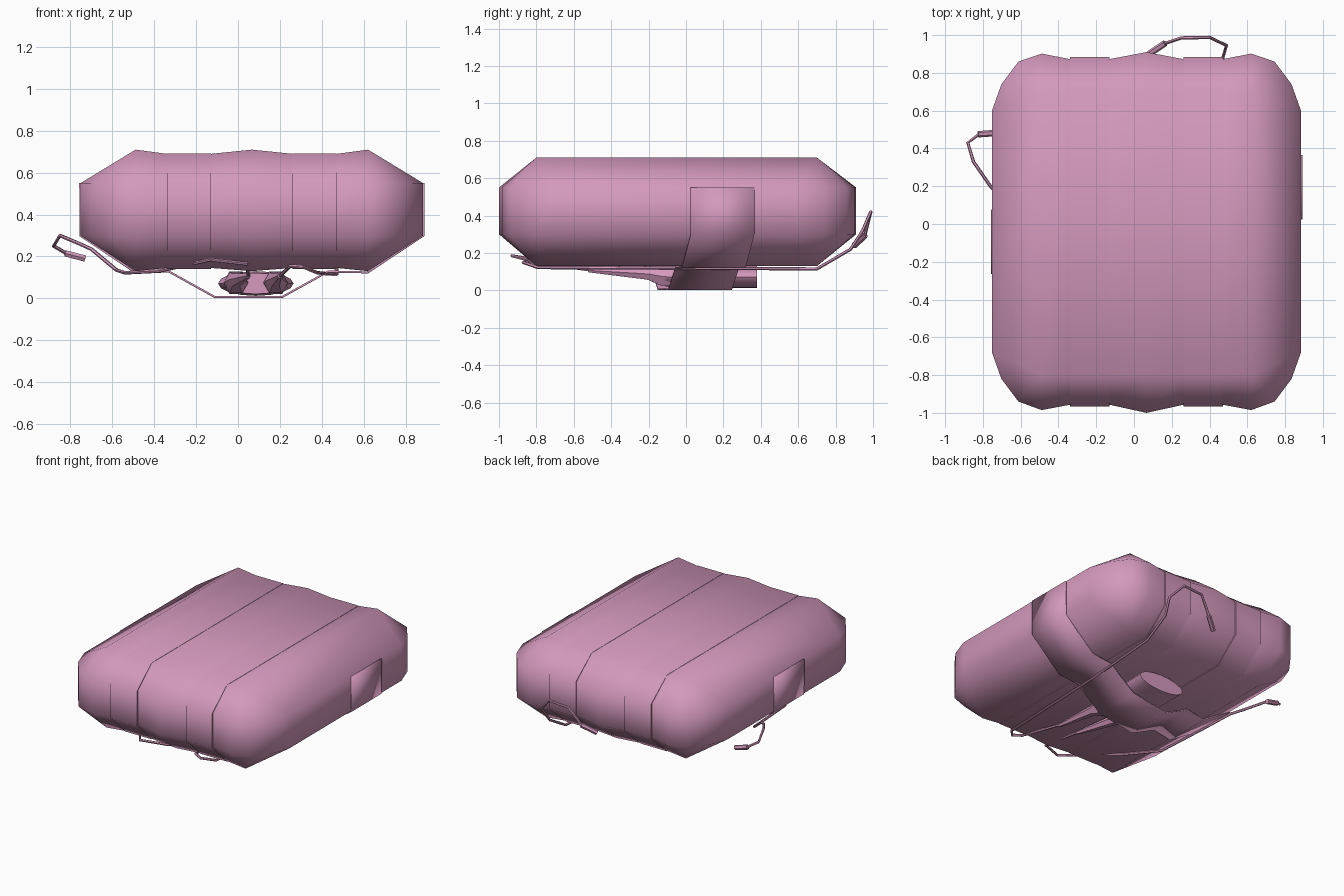
import bpy, bmesh, math
from mathutils import Vector

cube = bpy.data.objects.get("Cube")
if cube:
    bpy.data.objects.remove(cube, do_unlink=True)

pink = bpy.data.materials.new("dusty_pink")
pink.use_nodes = True
COLOUR = (0.66, 0.32, 0.51, 1)
pink.diffuse_color = COLOUR
pink.node_tree.nodes["Principled BSDF"].inputs["Base Color"].default_value = COLOUR

LOW, HIGH = 0.30, 0.55          # height of the upright band around the bundle
CX = 0.066                      # middle of the bundle


def shade(ob, angle):
    bpy.ops.object.select_all(action='DESELECT')
    ob.select_set(True)
    bpy.context.view_layer.objects.active = ob
    bpy.ops.object.shade_smooth_by_angle(angle=math.radians(angle))


def finish(bm, name, angle=60):
    bmesh.ops.remove_doubles(bm, verts=bm.verts, dist=0.0005)
    bmesh.ops.dissolve_degenerate(bm, edges=bm.edges, dist=0.0005)
    bmesh.ops.recalc_face_normals(bm, faces=bm.faces)
    me = bpy.data.meshes.new(name)
    bm.to_mesh(me)
    bm.free()
    me.materials.append(pink)
    ob = bpy.data.objects.new(name, me)
    bpy.context.collection.objects.link(ob)
    shade(ob, angle)
    return ob


def section(x, y0, y1, xt, z0, z1, t0=-0.80, t1=0.70):
    """Eight-sided ring; xt is where the top and bottom corners sit."""
    return [(x, y0, LOW), (x, y0, HIGH), (xt, t0, z1), (xt, t1, z1),
            (x, y1, HIGH), (x, y1, LOW), (xt, t1, z0), (xt, t0, z0)]


def loft(bm, rings):
    rows = [[bm.verts.new(p) for p in r] for r in rings]
    for a, b in zip(rows, rows[1:]):
        for i in range(len(a)):
            j = (i + 1) % len(a)
            # skip quads that would collapse to a line
            pts = {tuple(round(c, 4) for c in v.co) for v in (a[i], a[j], b[j], b[i])}
            if len(pts) > 2:
                bm.faces.new((a[i], a[j], b[j], b[i]))
    return rows


# Quilted bundle: rounded ends, shallow dips under the two bands
half = [(0.818, -0.68, 0.60), (0.768, -0.82, 0.74), (0.678, -0.94, 0.86)]
body = [(0.555, -0.985, 0.902, 0.13, 0.71), (0.405, -0.957, 0.873, 0.145, 0.69),
        (0.195, -0.957, 0.873, 0.145, 0.69)]
left = [section(CX - d, a, b, CX - 0.555, 0.13, 0.71) for d, a, b in half]
left += [section(CX - d, a, b, CX - d, z0, z1) for d, a, b, z0, z1 in body]
right = [[(2 * CX - x, y, z) for x, y, z in r] for r in reversed(left)]
bm = bmesh.new()
rows = loft(bm, left + [section(CX, -1.0, 0.91, CX, 0.13, 0.71)] + right)
for r in (rows[0], rows[-1]):
    for ids in ((0, 1, 4, 5), (1, 2, 3, 4), (0, 5, 6, 7)):
        bm.faces.new([r[i] for i in ids])
finish(bm, "padded_bundle")

# Two bands wrapped lengthwise around the bundle
for side, name in ((-1, "right_band"), (1, "left_band")):
    bm = bmesh.new()
    rows = loft(bm, [section(CX + side * d, -0.967, 0.883, CX + side * d, 0.141, 0.692)
                     for d in (0.195, 0.405)])
    for r in rows:
        bm.faces.new(r)
    finish(bm, name)

# Wide strap slung beneath, running slightly askew
path = [(-0.753, 0.55), (-0.753, 0.30), (-0.49, 0.124), (-0.33, 0.128), (-0.11, 0.006),
        (0.21, 0.006), (0.43, 0.128), (0.62, 0.124), (0.886, 0.30), (0.886, 0.55)]
bm = bmesh.new()
rows = []
for x, z in path:
    yc = -0.095 + (x + 0.753) * 0.177
    rows.append([bm.verts.new((x, yc + s * 0.17, z)) for s in (-1, 1)])
for a, b in zip(rows, rows[1:]):
    bm.faces.new((a[0], a[1], b[1], b[0]))
strap = finish(bm, "under_strap", 30)
mod = strap.modifiers.new("thickness", 'SOLIDIFY')
mod.thickness = 0.010
mod.offset = 0

# Flattened roll held by the strap
bm = bmesh.new()
rings = []
for y, k in ((-0.11, 0.85), (-0.02, 1), (0.38, 1)):
    rings.append([(0.085 + 0.18 * k * math.cos(a), y, 0.071 + 0.059 * k * math.sin(a))
                  for a in (i * math.tau / 16 for i in range(16))])
rows = loft(bm, rings)
bm.faces.new(rows[0])
bm.faces.new(rows[-1])
finish(bm, "flat_roll", 50)


def tube(name, points):
    """Tube through (x, y, z, radius) points."""
    cu = bpy.data.curves.new(name, 'CURVE')
    cu.dimensions = '3D'
    cu.bevel_depth = 1.0
    cu.bevel_resolution = 1
    cu.use_fill_caps = True
    sp = cu.splines.new('POLY')
    sp.points.add(len(points) - 1)
    for p, (x, y, z, r) in zip(sp.points, points):
        p.co = (x, y, z, 1)
        p.radius = r
    cu.materials.append(pink)
    ob = bpy.data.objects.new(name, cu)
    bpy.context.collection.objects.link(ob)
    bpy.ops.object.select_all(action='DESELECT')
    ob.select_set(True)
    bpy.context.view_layer.objects.active = ob
    bpy.ops.object.convert(target='MESH')
    shade(bpy.context.view_layer.objects.active, 50)


# Tapering tails at the front of the roll
for name, x0, x1 in (("right_tail", -0.01, 0.05), ("left_tail", 0.18, 0.20)):
    tube(name, [(x0, -0.06, 0.075, 0.062), (x0, -0.13, 0.075, 0.058),
                (x0, -0.20, 0.088, 0.036), (x1, -0.52, 0.107, 0.012)])

# Cords looping from the tails, each with a thicker tip
R = 0.009
left_cord = [(0.20, -0.50, 0.107), (0.25, -0.84, 0.155), (0.31, -0.87, 0.15), (0.38, -0.79, 0.122),
             (0.42, 0.10, 0.118), (0.47, 0.70, 0.115), (0.47, 0.88, 0.22), (0.49, 0.945, 0.32),
             (0.40, 0.988, 0.42), (0.25, 0.985, 0.41), (0.16, 0.955, 0.29)]
right_cord = [(0.05, -0.50, 0.107), (0.04, -0.85, 0.165), (-0.13, -0.93, 0.185),
              (-0.38, -0.58, 0.13), (-0.54, -0.36, 0.122), (-0.58, 0.05, 0.135),
              (-0.70, 0.14, 0.235), (-0.76, 0.20, 0.262), (-0.85, 0.33, 0.30),
              (-0.88, 0.43, 0.25), (-0.82, 0.475, 0.215)]
tube("left_cord", [p + (R,) for p in left_cord])
tube("right_cord", [p + (R,) for p in right_cord])
tube("left_cord_tip", [(0.165, 0.957, 0.295, 0.017), (0.08, 0.90, 0.24, 0.017)])
tube("right_cord_tip", [(-0.825, 0.475, 0.215, 0.017), (-0.73, 0.482, 0.19, 0.017)])
